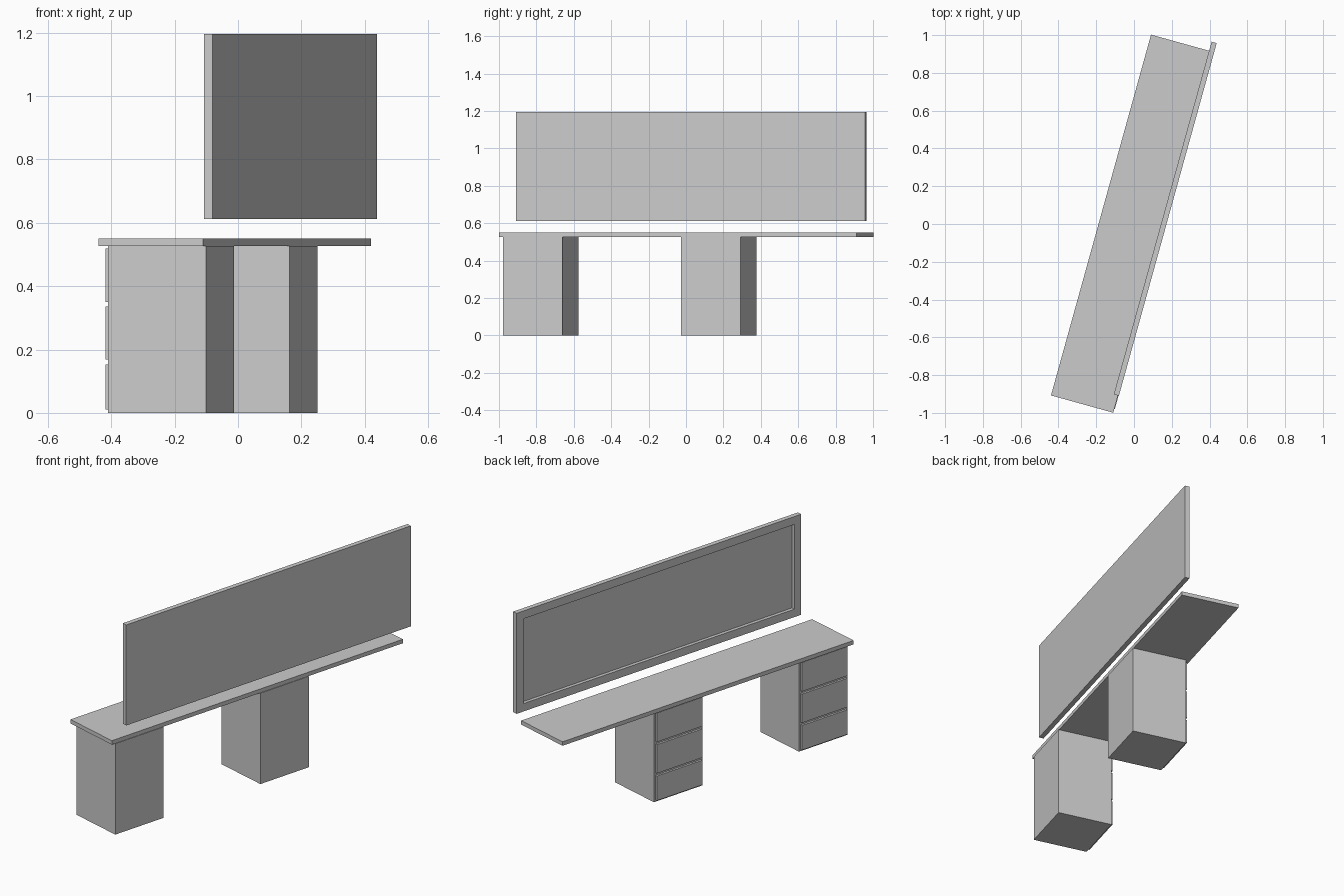
import bpy, bmesh
from math import radians
from mathutils import Matrix, Vector

if "Cube" in bpy.data.objects:
    bpy.data.objects.remove(bpy.data.objects["Cube"])

# whole set is turned about z; parts are laid out in local (depth, length, height)
TURN = Matrix.Rotation(radians(-15.5), 4, 'Z')


def box(name, x, y, z, edit=None):
    bm = bmesh.new()
    bmesh.ops.create_cube(bm, size=1)
    lo, hi = Vector((x[0], y[0], z[0])), Vector((x[1], y[1], z[1]))
    for v in bm.verts:
        v.co = (lo + hi) / 2 + Vector(a * b for a, b in zip(v.co, hi - lo))
    if edit:
        edit(bm)
    mesh = bpy.data.meshes.new(name)
    bm.to_mesh(mesh)
    bm.free()
    obj = bpy.data.objects.new(name, mesh)
    obj.matrix_world = TURN
    bpy.context.collection.objects.link(obj)
    return obj


def recess(bm):
    # frame border with sunken glass on the user's side
    bm.normal_update()
    face = min(bm.faces, key=lambda f: f.calc_center_median().x)
    bmesh.ops.inset_region(bm, faces=[face], thickness=0.065)
    inner = bmesh.ops.extrude_discrete_faces(bm, faces=[face])["faces"][0]
    bmesh.ops.translate(bm, verts=inner.verts, vec=(0.02, 0, 0))


# desk top
box("table_top", (-0.181, 0.161), (-0.992, 0.990), (0.527, 0.550))

# wall mirror
box("mirror_frame", (0.138, 0.166), (-0.898, 1.040), (0.612, 1.195), recess)

# drawer cabinets
for side, y0 in (("near", -0.971), ("far", 0.017)):
    y1 = y0 + 0.330
    box(f"{side}_cabinet", (-0.156, 0.164), (y0, y1), (0.0, 0.527))
    for i, z in enumerate(((0.010, 0.153), (0.168, 0.335), (0.350, 0.518))):
        box(f"{side}_drawer_{i + 1}", (-0.168, -0.156), (y0 + 0.01, y1 - 0.01), z)
